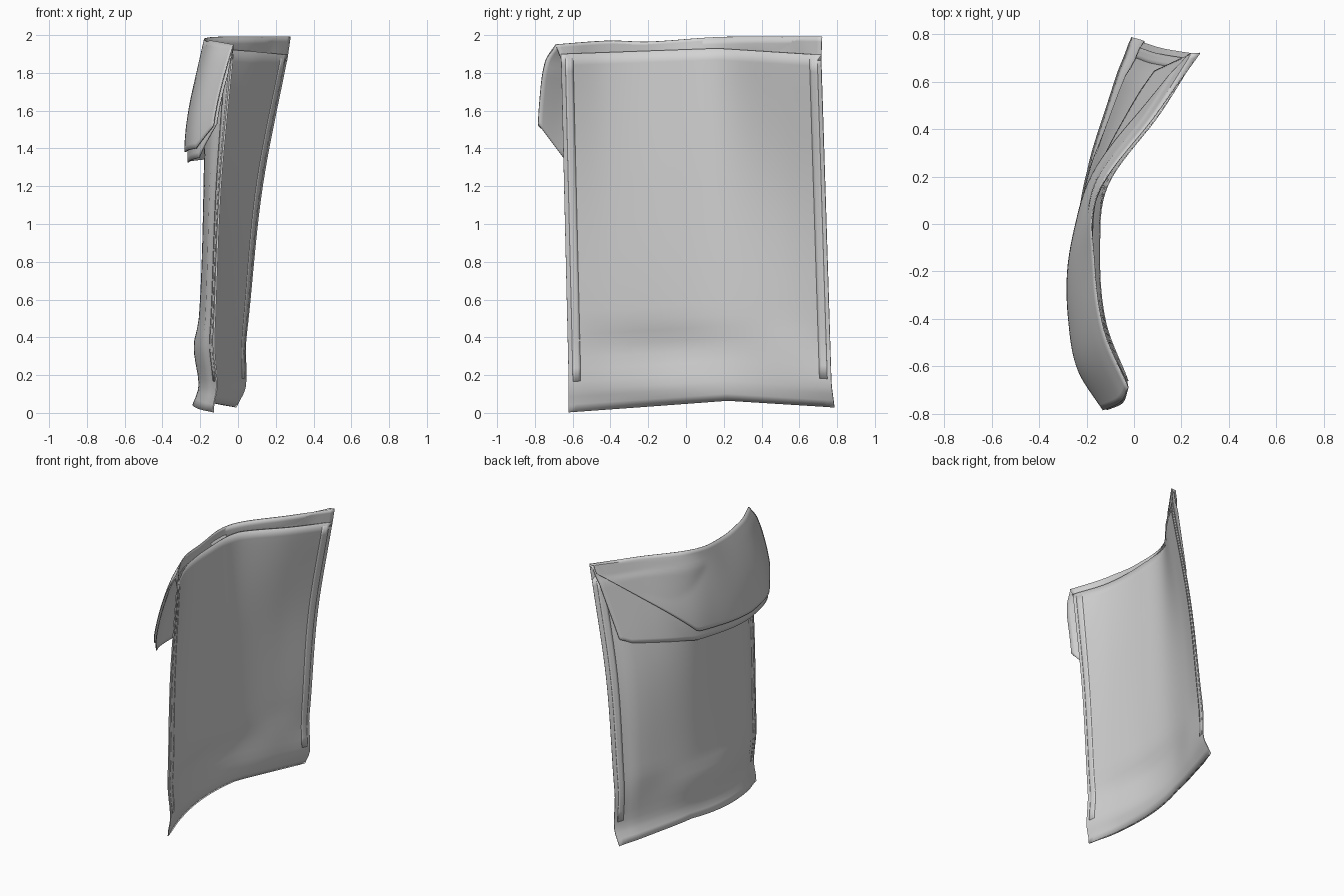
import bpy, bmesh, math

if "Cube" in bpy.data.objects:
    bpy.data.objects.remove(bpy.data.objects["Cube"])

fabric = bpy.data.materials.new("light_grey_fabric")
fabric.diffuse_color = (0.65, 0.65, 0.65, 1)
fabric.use_nodes = True
fabric.node_tree.nodes["Principled BSDF"].inputs["Base Color"].default_value = fabric.diffuse_color


def curve(knots, vals, t):
    """Smooth interpolation through a few knots."""
    n = len(knots)
    t = min(max(t, knots[0]), knots[-1])
    i = 0
    while i < n - 2 and t > knots[i + 1]:
        i += 1

    def slope(k):
        a, b = max(k - 1, 0), min(k + 1, n - 1)
        return (vals[b] - vals[a]) / (knots[b] - knots[a])
    h = knots[i + 1] - knots[i]
    u = (t - knots[i]) / h
    return (vals[i] * (1 + 2 * u) * (1 - u) ** 2 + slope(i) * h * u * (1 - u) ** 2
            + vals[i + 1] * u * u * (3 - 2 * u) + slope(i + 1) * h * u * u * (u - 1))


def line(knots, vals, t):
    """Straight interpolation."""
    t = min(max(t, knots[0]), knots[-1])
    for a, b, p, q in zip(knots, knots[1:], vals, vals[1:]):
        if t <= b:
            return p + (q - p) * (t - a) / (b - a)
    return vals[-1]


def sheet(name, us, vs, fn, thick, closed=False):
    """Grid surface fn(u, v) given a cloth thickness."""
    bm = bmesh.new()
    g = [[bm.verts.new(fn(u, v)) for u in us] for v in vs]
    n = len(us)
    for r0, r1 in zip(g, g[1:]):
        for i in range(n if closed else n - 1):
            j = (i + 1) % n
            bm.faces.new((r0[i], r0[j], r1[j], r1[i]))
    me = bpy.data.meshes.new(name)
    bm.to_mesh(me)
    bm.free()
    me.materials.append(fabric)
    ob = bpy.data.objects.new(name, me)
    bpy.context.collection.objects.link(ob)
    m = ob.modifiers.new("cloth", 'SOLIDIFY')
    m.thickness = thick
    m.offset = 0
    bpy.context.view_layer.objects.active = ob
    ob.select_set(True)
    bpy.ops.object.shade_smooth_by_angle(angle=math.radians(35))
    ob.select_set(False)
    return ob


def steps(a, b, n):
    return [a + (b - a) * i / n for i in range(n + 1)]


# curved plan of the pouch: x of the right face per height
S = [0, .18, .4, .6, .82, 1]
Z = [0.03, 0.14, 0.35, 0.5, 1.2, 1.9]
X = [[-.13, -.20, -.235, -.20, -.10, -.01],
     [-.11, -.165, -.195, -.165, -.06, .04],
     [-.125, -.18, -.21, -.17, -.05, .04],
     [-.12, -.155, -.175, -.15, -.05, .055],
     [-.09, -.135, -.15, -.13, -.01, .13],
     [-.025, -.12, -.145, -.11, .11, .265]]


def body_x(s, z):
    return curve(Z, [curve(S, row, s) for row in X], z)


def body_y(s, z):
    near = line([0, .2, 1.9], [-.62, -.62, -.66], z)
    far = line([0, .15, 1.9], [.79, .77, .715], z)
    return near + (far - near) * s


def hem_z(s):
    return line([0, .6, 1], [.003, .065, .03], s)


def kink_z(s):
    return line([0, .6, 1], [.12, .17, .135], s)


def rim_z(s):
    return line([0, .6, 1], [1.90, 1.93, 1.895], s)


def gap(s, v):
    """Distance between the two panels: flat at seams and hem."""
    edge = min(s, 1 - s)
    return line([0, .05, .1], [.006, .012, .03], edge) * line([0, .2, .35], [.3, .4, 1], v)


def height(s, v):
    # v 0..0.2 is the hem, 0.2..1 the panel
    if v <= .2:
        return hem_z(s) + (kink_z(s) - hem_z(s)) * v / .2
    return kink_z(s) + (rim_z(s) - kink_z(s)) * (v - .2) / .8


def pouch(u, v):
    front = u <= 1
    s = u if front else 2 - u
    z = height(s, v)
    return (body_x(s, z) - (0 if front else gap(s, v)), body_y(s, z), z)


ring = steps(0, 1, 40) + [2 - s for s in reversed(steps(0, 1, 40))]
vs = [0, .07, .14, .2] + steps(.22, 1, 28)
sheet("pouch_body", ring, vs, pouch, .005, closed=True)

# flat side seam welts on both panels
for label, a, b in (("near", .015, .045), ("far", .955, .985)):
    for side in (0, 1):
        def welt(s, v, side=side):
            z = height(s, v)
            x = body_x(s, z) + (.0022 if not side else -gap(s, v) - .0022)
            return (x, body_y(s, z), z)
        sheet(f"{label}_seam_{'back' if side else 'front'}",
              steps(a, b, 3), steps(.22, .99, 24), welt, .002)


# flap surface falling to the -x side from the top edge
def top_z(s):
    return curve([0, .2, .35, .62, 1], [1.95, 1.97, 1.965, 1.99, 1.99], s)


def flap_y(s, t):
    near = curve([0, .15, .5, 1], [-.69, -.745, -.775, -.79], t)
    far = line([0, 1], [.72, .63], t)
    return near + (far - near) * s


def flap_x(s, d):
    """d is 0 at the top and 1 at the lowest edge."""
    xt = body_x(s, 1.9) + curve([0, .2, .35, .5, .65, .85, 1],
                                [0, -.012, -.02, -.035, -.025, -.012, .012], s)
    xb = curve([0, .13, .27, .41, .54, .68, .86, 1],
               [-.14, -.24, -.275, -.28, -.25, -.19, -.035, .12], s)
    return xt + (xb - xt) * math.sin(min(d, 1) * math.pi / 2)


def make_flap(name, ks, lows, inset, clearance):
    def fn(s, t):
        zt = top_z(s) - inset * .4
        z = zt + (line(ks, lows, s) - zt) * t
        d = (zt - z) / (zt - 1.36)
        x, y = flap_x(s, d) + inset * min(1, d * 4), flap_y(s, d)
        # keep the cloth outside the pouch
        sb = (y - body_y(0, z)) / (body_y(1, z) - body_y(0, z))
        if sb > .05 and t > 0:
            limit = body_x(sb, z) - .03 - clearance
            x = min(x, limit + .03 * max(0, 1 - d * 5))
        return (x, y, z)
    sheet(name, steps(0, 1, 60), steps(0, 1, 20), fn, .005)


make_flap("flap_outer", [0, .1, .3, .66, 1], [1.52, 1.40, 1.38, 1.41, 1.93], 0, .022)
make_flap("flap_lining", [0, .1, .3, .66, .95, 1], [1.53, 1.35, 1.325, 1.34, 1.42, 1.46], .016, .008)


# collar joining the back panel to the flap fold
def collar(s, v):
    x0 = body_x(s, 1.9) - gap(s, 1)
    x1 = flap_x(s, 0)
    z0 = rim_z(s) - .03
    y0, y1 = body_y(s, 1.9), flap_y(s, 0)
    return (x0 + (x1 - x0) * v, y0 + (y1 - y0) * v, z0 + (top_z(s) - z0) * v)


sheet("top_collar", steps(0, 1, 60), steps(0, 1, 5), collar, .005)
